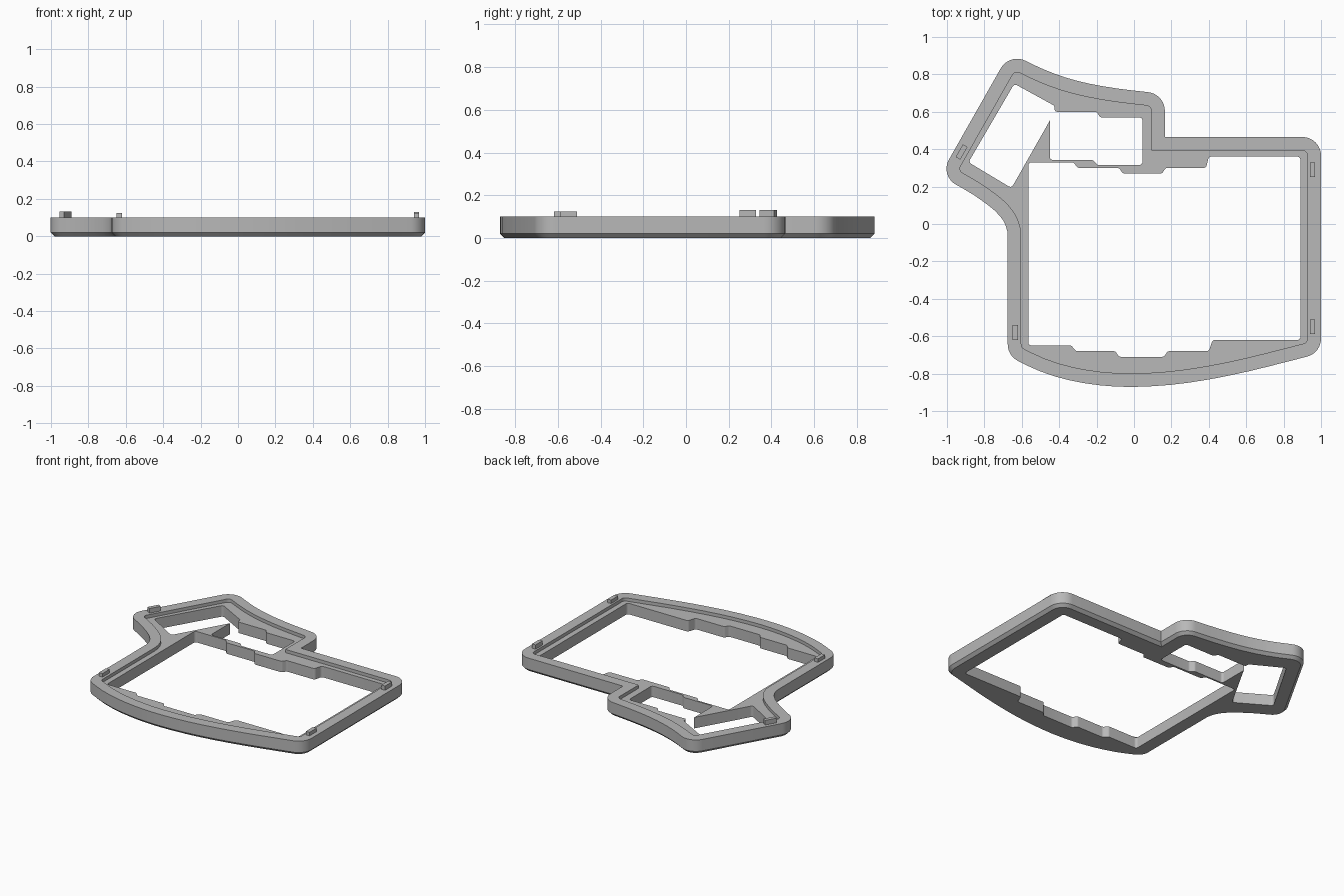
import bpy, bmesh, math
from mathutils import Vector

cube = bpy.data.objects.get("Cube")
if cube:
    bpy.data.objects.remove(cube)

grey = bpy.data.materials.new("plain_grey")
grey.use_nodes = True
COLOR = (0.48, 0.48, 0.48, 1)
grey.diffuse_color = COLOR
grey.node_tree.nodes["Principled BSDF"].inputs["Base Color"].default_value = COLOR

RIM_TOP, LEDGE, CHAMFER, RIM_WIDTH = 0.1, 0.077, 0.02, 0.072
CORNER, SOFT, TINY = 0.1, 9, 0.018


def rounded(points, default):
    """Round each corner of a closed polygon; a third value overrides the radius."""
    out, n = [], len(points)
    for i, p in enumerate(points):
        r = p[2] if len(p) > 2 else default
        c = Vector(p[:2])
        a = Vector(points[i - 1][:2]) - c
        b = Vector(points[(i + 1) % n][:2]) - c
        turn = math.pi - a.angle(b)
        if r == 0 or turn < 0.01:
            out.append(c)
            continue
        t = min(r * math.tan(turn / 2), 0.46 * min(a.length, b.length))
        start, end = c + a.normalized() * t, c + b.normalized() * t
        radius = t / math.tan(turn / 2)
        centre = c + (a.normalized() + b.normalized()).normalized() * math.hypot(t, radius)
        steps = max(2, round(turn / 0.16))
        u, v = start - centre, end - centre
        for k in range(steps + 1):
            f = k / steps
            w = u * math.sin((1 - f) * turn) + v * math.sin(f * turn)
            out.append(centre + w / math.sin(turn))if abs(math.sin(turn)) > 1e-4 else out.append(
                centre + (u * (1 - f) + v * f + (c - centre).normalized() * 1e-9).normalized() * radius)
    return out


def inset(loop, d):
    """Mitred inward offset of a counter-clockwise loop."""
    out, n = [], len(loop)
    for i, p in enumerate(loop):
        e, f = (p - loop[i - 1]).normalized(), (loop[(i + 1) % n] - p).normalized()
        n1, n2 = Vector((-e.y, e.x)), Vector((-f.y, f.x))
        out.append(p + (n1 + n2) * d / (1 + n1.dot(n2)))
    return out


# Outer outline, counter-clockwise from the front left corner
outline = rounded([
    (-.675, -.705, CORNER), (-.505, -.79), (-.345, -.838), (-.185, -.864), (-.025, -.873),
    (.19, -.863), (.405, -.832), (.62, -.787), (1, -.69, CORNER), (1, .465, CORNER),
    (.165, .465, 0), (.165, .695, CORNER), (-.08, .722), (-.24, .749), (-.37, .783),
    (-.48, .824), (-.666, .914, CORNER), (-1.038, .259, CORNER), (-.853, .155),
    (-.746, .075), (-.698, .021), (-.675, -.037)], SOFT)

# Large opening with stepped front and back edges
main_hole = rounded([
    (-.565, -.65), (-.335, -.65), (-.31, -.68), (-.1, -.68), (-.08, -.71), (.16, -.71),
    (.18, -.68), (.4, -.68), (.42, -.62), (.89, -.62), (.89, .36), (.4, .36), (.385, .3),
    (.17, .3), (.15, .27), (-.06, .27), (-.08, .3), (-.3, .3), (-.325, .33), (-.565, .33)], TINY)

# Slanted opening joined to the small rectangular one
side_hole = rounded([
    (-.64, .75), (-.885, .33), (-.655, .192), (-.45, .553, 0), (-.45, .342), (-.22, .342),
    (-.195, .315), (.045, .315), (.045, .57), (-.18, .57), (-.2, .6), (-.425, .6),
    (-.425, .632)], TINY)

# Frame: chamfered rim, recessed ledge and through openings in one closed mesh
bm = bmesh.new()


def ring(loop, z):
    vs = [bm.verts.new((p.x, p.y, z)) for p in loop]
    return vs, [bm.edges.new((vs[i - 1], vs[i])) for i in range(len(vs))]


def wall(a, b):
    for i in range(len(a[0])):
        bm.faces.new((a[0][i - 1], a[0][i], b[0][i], b[0][i - 1]))


def cap(*rings):
    bmesh.ops.triangle_fill(bm, use_beauty=True, use_dissolve=False,
                            edges=[e for r in rings for e in r[1]], normal=(0, 0, 1))


inner = inset(outline, RIM_WIDTH)
foot = ring(inset(outline, CHAMFER), 0)
belt = ring(outline, CHAMFER)
rim_outer = ring(outline, RIM_TOP)
rim_inner = ring(inner, RIM_TOP)
ledge = ring(inner, LEDGE)
holes_low = [ring(h, 0) for h in (main_hole, side_hole)]
holes_high = [ring(h, LEDGE) for h in (main_hole, side_hole)]
for lower, upper in [(foot, belt), (belt, rim_outer), (rim_outer, rim_inner),
                     (rim_inner, ledge), *zip(holes_low, holes_high)]:
    wall(lower, upper)
cap(foot, *holes_low)
cap(ledge, *holes_high)
bmesh.ops.recalc_face_normals(bm, faces=bm.faces)
mesh = bpy.data.meshes.new("frame")
bm.to_mesh(mesh)
bm.free()
mesh.materials.append(grey)
frame = bpy.data.objects.new("frame", mesh)
bpy.context.collection.objects.link(frame)
bpy.ops.object.select_all(action="DESELECT")
frame.select_set(True)
bpy.context.view_layer.objects.active = frame
bpy.ops.object.shade_smooth_by_angle(angle=math.radians(25))

# Locating tabs standing on the rim
for name, x, y, top, angle in [
        ("back_left_tab", .955, .29, .13, 0), ("front_left_tab", .955, -.55, .125, 0),
        ("front_right_tab", -.635, -.58, .125, 0), ("back_right_tab", -.922, .385, .132, -30)]:
    low = RIM_TOP - 0.01
    bpy.ops.mesh.primitive_cube_add(size=1, location=(x, y, (low + top) / 2),
                                    rotation=(0, 0, math.radians(angle)))
    tab = bpy.context.object
    tab.name = name
    tab.scale = (.028, .078, top - low)
    tab.data.materials.append(grey)
